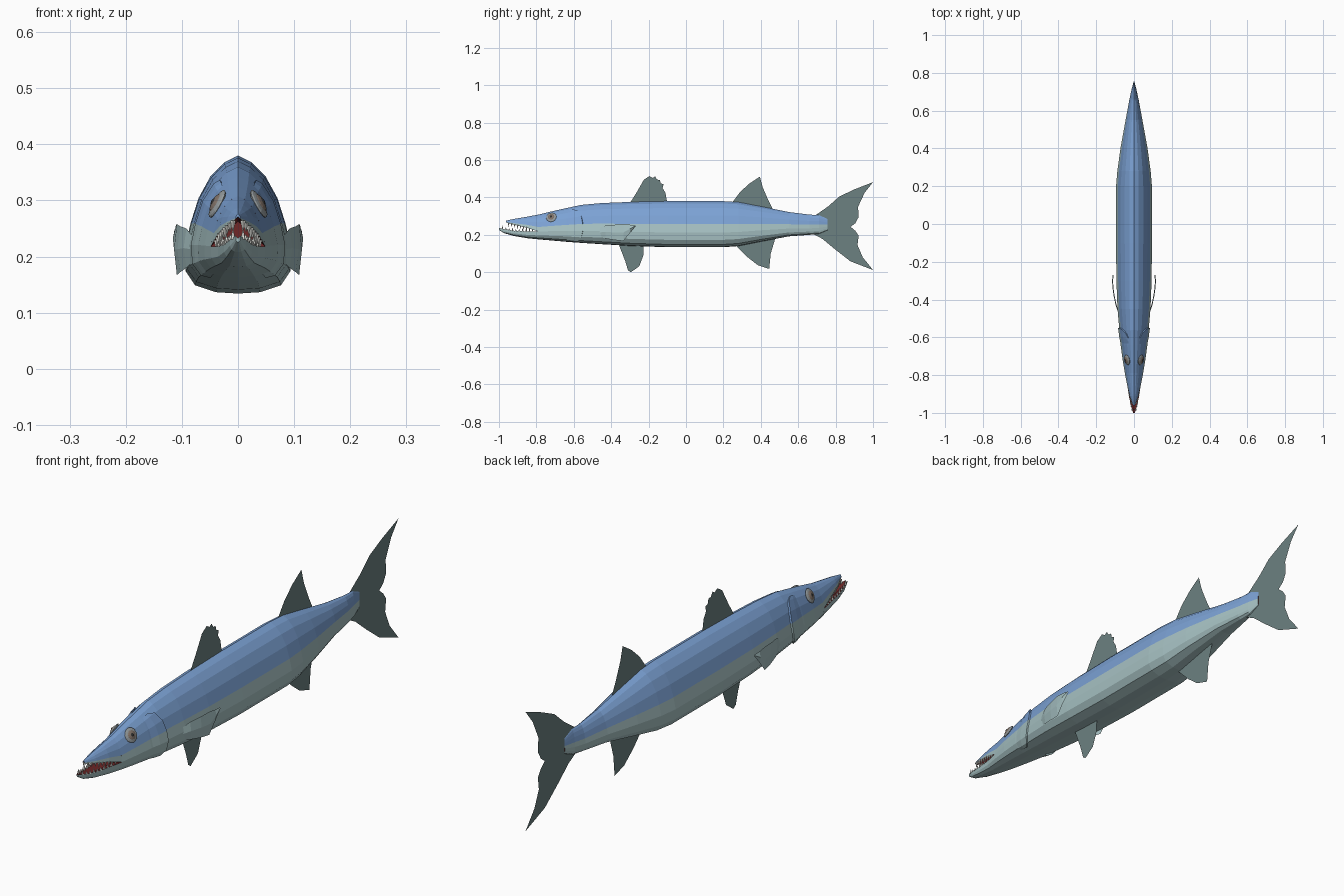
import bpy, bmesh
from mathutils import Vector, Matrix

if "Cube" in bpy.data.objects:
    bpy.data.objects.remove(bpy.data.objects["Cube"])


def material(name, rgb):
    m = bpy.data.materials.new(name)
    m.diffuse_color = (*rgb, 1)
    m.use_nodes = True
    m.node_tree.nodes["Principled BSDF"].inputs["Base Color"].default_value = m.diffuse_color
    return m


BLUE = material("blue_back", (0.20, 0.36, 0.66))
BELLY = material("pale_belly", (0.38, 0.53, 0.54))
FIN = material("fin_grey", (0.15, 0.22, 0.22))
RED = material("mouth_red", (0.16, 0.02, 0.02))
TOOTH = material("tooth_white", (0.8, 0.8, 0.75))
RIM = material("eye_rim", (0.3, 0.33, 0.34))
IRIS = material("eye_iris", (0.22, 0.17, 0.14))
PUPIL = material("eye_pupil", (0.03, 0.03, 0.03))


def make(name, verts, faces, mats, idx=None):
    me = bpy.data.meshes.new(name)
    me.from_pydata([tuple(v) for v in verts], [], faces)
    for m in mats:
        me.materials.append(m)
    for i, p in enumerate(me.polygons):
        p.material_index = idx[i] if idx else 0
    bm = bmesh.new()
    bm.from_mesh(me)
    bmesh.ops.recalc_face_normals(bm, faces=bm.faces)
    bm.to_mesh(me)
    bm.free()
    ob = bpy.data.objects.new(name, me)
    bpy.context.collection.objects.link(ob)
    return ob


def loft(name, rings, ring_mats, mats, cap_mat):
    n = len(rings[0])
    verts = [v for r in rings for v in r]
    faces, idx = [], []
    for k in range(len(rings) - 1):
        for i in range(n):
            j = (i + 1) % n
            faces.append((k * n + i, k * n + j, (k + 1) * n + j, (k + 1) * n + i))
            idx.append(ring_mats[i])
    faces += [tuple(range(n)), tuple(range(len(verts) - n, len(verts)))]
    idx += [cap_mat, cap_mat]
    return make(name, verts, faces, mats, idx)


def lerp_row(rows, y):
    rows = sorted(rows)
    for a, b in zip(rows, rows[1:]):
        if y <= b[0]:
            t = (y - a[0]) / (b[0] - a[0])
            return [p + (q - p) * t for p, q in zip(a, b)]
    return list(rows[-1])


# Half cross-section from back ridge to belly: (width fraction, height fraction)
HALF = [(0, 1), (.25, .95), (.5, .85), (.72, .69), (.87, .5),
        (.97, .32), (.95, .16), (.78, .06), (.4, .01), (0, 0)]
LIP = 5
FULL = HALF + [(-x, z) for x, z in HALF[-2:0:-1]]

# Body stations: y, half width, bottom z, top z
BODY = [(-.79, .05, .176, .308), (-.72, .062, .17, .325), (-.64, .073, .163, .343),
        (-.56, .08, .157, .36), (-.45, .09, .15, .37), (-.30, .096, .141, .376),
        (-.1, .098, .134, .38), (.2, .098, .134, .38), (.28, .091, .14, .375),
        (.40, .074, .164, .352), (.55, .046, .192, .322), (.66, .025, .2, .308),
        (.71, .014, .205, .306), (.757, .001, .225, .285)]
rings = [[(x * w, y, lo + z * (hi - lo)) for x, z in FULL] for y, w, lo, hi in BODY]
side = [0 if i < 4 or i >= 14 else 1 for i in range(18)]
loft("body", rings, side, [BLUE, BELLY, RED], 2)

# Jaws share the body section, split at the lip line: y, half width, low z, high z
UPPER = [(-.79, .05, .218, .308), (-.85, .038, .238, .297),
         (-.91, .024, .252, .287), (-.962, .005, .266, .276)]
LOWER = [(-.79, .05, .176, .218), (-.85, .037, .182, .218), (-.92, .026, .194, .222),
         (-.97, .015, .208, .23), (-1.0, .004, .226, .237)]
LZ = HALF[LIP][1]
up = HALF[:LIP + 1]
low = HALF[LIP:]
rings = []
for y, w, lo, hi in UPPER:
    r = [(x * w, y, lo + (z - LZ) / (1 - LZ) * (hi - lo)) for x, z in up]
    roof = [(0, y, lo + .5 * (hi - lo))]
    rings.append(r + roof + [(-x, a, b) for x, a, b in r[:0:-1]])
loft("upper_jaw", rings, [0] * 4 + [1, 2, 2, 1] + [0] * 4, [BLUE, BELLY, RED], 0)
rings = []
for y, w, lo, hi in LOWER:
    r = [(x * w, y, lo + z / LZ * (hi - lo)) for x, z in low]
    floor = [(0, y, hi - .4 * (hi - lo))]
    rings.append(r + [(-x, a, b) for x, a, b in r[-2::-1]] + floor)
loft("lower_jaw", rings, [0] * 8 + [1, 1], [BELLY, RED], 0)

# Teeth along both lips
bm = bmesh.new()


def tooth(x, y, z, h, r):
    flip = Matrix.Rotation(3.14159 if h < 0 else 0, 4, 'X')
    bmesh.ops.create_cone(bm, segments=5, radius1=r, radius2=0, depth=abs(h), cap_ends=True,
                          matrix=Matrix.Translation((x, y, z + h * .4)) @ flip)


for s in (-1, 1):
    for i in range(9):
        y = -.948 + i * .016
        _, w, lo, hi = lerp_row(UPPER, y)
        tooth(s * w * .88, y, lo, -.017 if i % 3 else -.024, .005)
    for i in range(9):
        y = -.982 + i * .018
        _, w, lo, hi = lerp_row(LOWER, y)
        tooth(s * w * .85, y, hi, .013 if i % 3 else .02, .005)
me = bpy.data.meshes.new("teeth")
bm.to_mesh(me)
bm.free()
me.materials.append(TOOTH)
bpy.context.collection.objects.link(bpy.data.objects.new("teeth", me))


def skin(y, f, off):
    """Point on the body side at section position f, pushed outward by off."""
    _, w, lo, hi = lerp_row(BODY, y)
    i = min(int(f), 8)
    t = f - i
    x = HALF[i][0] * (1 - t) + HALF[i + 1][0] * t
    z = HALF[i][1] * (1 - t) + HALF[i + 1][1] * t
    p = Vector((x * w, y, lo + z * (hi - lo)))
    out = Vector((p.x, 0, (p.z - (lo + hi) / 2) * .6)).normalized()
    return p + out * off


# Gill covers, raised plates with a rounded rear edge
for s, tag in ((1, "left"), (-1, "right")):
    cols = [1.5, 2, 3, 4, 5, 6, 7, 7.5]
    ends = [-.605, -.58, -.56, -.552, -.552, -.56, -.575, -.595]
    verts, faces, idx = [], [], []
    for f, e in zip(cols, ends):
        for y, off in ((-.64, -.001), ((e - .64) / 2, .004), (e, .006), (e + .003, -.004)):
            p = skin(y, f, off)
            verts.append((p.x * s, p.y, p.z))
    for c in range(len(cols) - 1):
        for k in range(3):
            a = c * 4 + k
            faces.append((a, a + 1, a + 5, a + 4))
            idx.append(0 if cols[c] < 4 else 1)
    make("gill_cover_" + tag, verts, faces, [BLUE, BELLY], idx)

    # Pectoral fin columns: y, x, low z, high z
    pec = [(-.48, .08, .195, .23), (-.43, .096, .18, .25), (-.38, .107, .172, .254),
           (-.335, .113, .167, .258), (-.30, .115, .21, .254), (-.27, .112, .247, .25)]
    verts = [(s * (x + dx), y, z) for y, x, lo, hi in pec
             for z, dx in ((lo, -.004), ((lo + hi) / 2, .001), (hi, -.004))]
    faces = [(c * 3 + k, c * 3 + k + 1, c * 3 + k + 4, c * 3 + k + 3)
             for c in range(5) for k in range(2)]
    make("pectoral_fin_" + tag, verts, faces, [BELLY])

    # Eye: nested flattened domes facing out and slightly up
    normal = Vector((s * .86, -.2, .47)).normalized()
    turn = normal.to_track_quat('Z', 'Y').to_matrix().to_4x4()
    for part, r, h, m in (("rim", .028, .007, RIM), ("iris", .021, .010, IRIS),
                          ("pupil", .011, .012, PUPIL)):
        bm = bmesh.new()
        bmesh.ops.create_uvsphere(
            bm, u_segments=14, v_segments=8, radius=1,
            matrix=Matrix.Translation((s * .037, -.72, .294)) @ turn @ Matrix.Diagonal((r, r, h, 1)))
        me = bpy.data.meshes.new("eye_" + part)
        bm.to_mesh(me)
        bm.free()
        me.materials.append(m)
        bpy.context.collection.objects.link(bpy.data.objects.new("eye_%s_%s" % (part, tag), me))

# Flat fins on the centre plane: outlines in (y, z)
FINS = {
    "front_dorsal_fin": [(-.30, .37), (-.265, .425), (-.225, .495), (-.195, .514), (-.178, .504),
                         (-.165, .512), (-.155, .495), (-.14, .494), (-.135, .475), (-.12, .47),
                         (-.125, .45), (-.11, .425), (-.10, .37)],
    "rear_dorsal_fin": [(.245, .37), (.29, .43), (.34, .475), (.395, .511), (.41, .455),
                        (.44, .385), (.47, .325)],
    "anal_fin": [(.26, .15), (.33, .08), (.385, .037), (.445, .018), (.453, .1), (.48, .19)],
    "pelvic_fin": [(-.36, .15), (-.325, .06), (-.31, .01), (-.295, 0), (-.25, .032),
                   (-.228, .09), (-.226, .145)],
    "tail_fin": [(.67, .295), (.70, .31), (.76, .352), (.82, .405), (.90, .443), (1, .482),
                 (.955, .425), (.92, .35), (.923, .295), (.905, .262), (.88, .243), (.905, .222),
                 (.923, .195), (.917, .145), (.945, .08), (1, .012), (.88, .058), (.8, .12),
                 (.73, .178), (.67, .21)],
}
for name, pts in FINS.items():
    make(name, [(0, y, z) for y, z in pts], [tuple(range(len(pts)))], [FIN])
